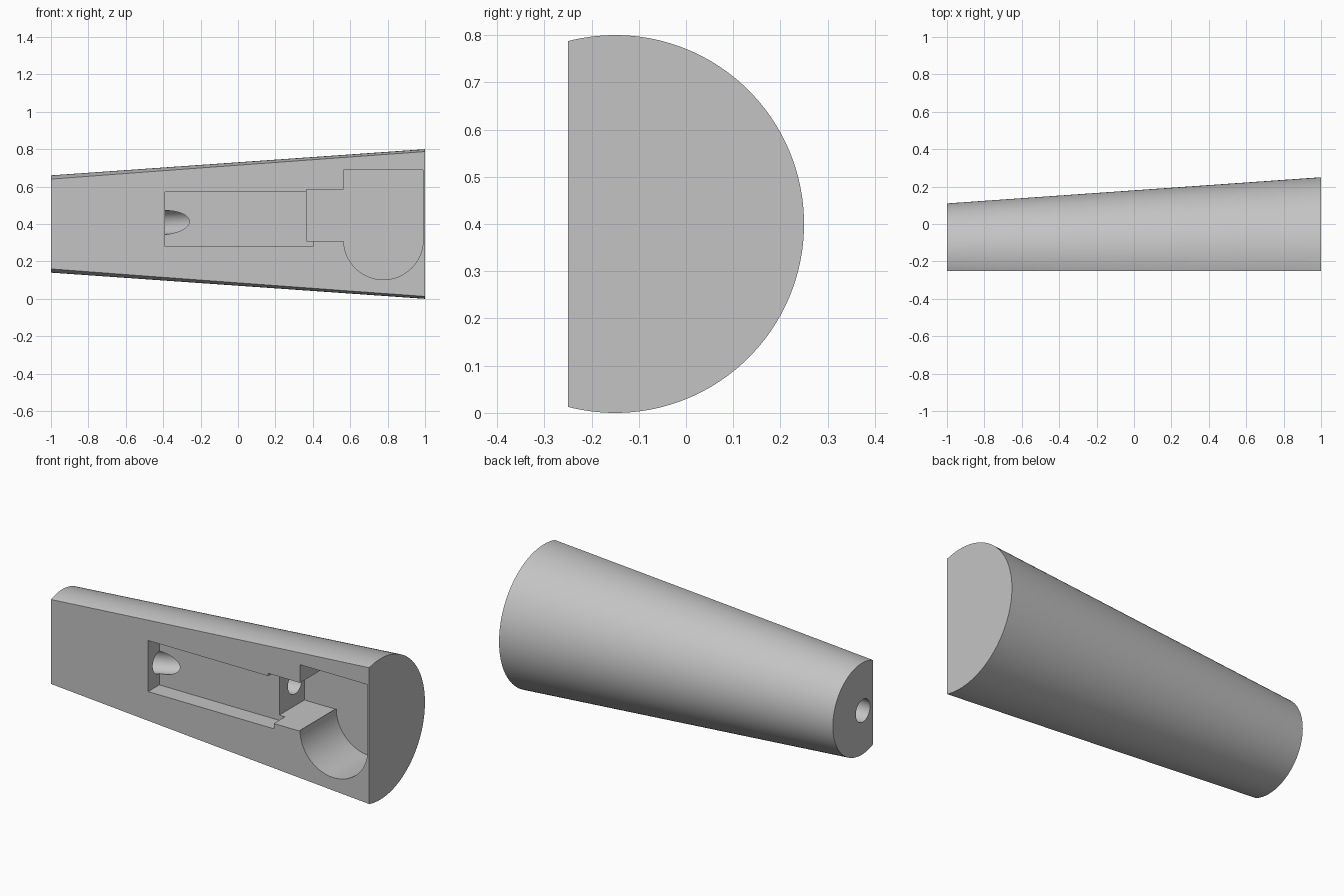
import bpy, bmesh, math
from mathutils import Matrix, Vector

if "Cube" in bpy.data.objects:
    bpy.data.objects.remove(bpy.data.objects["Cube"], do_unlink=True)

FRONT = -0.25            # flat front face
AXIS_Y, AXIS_Z = -0.15, 0.40

grey = bpy.data.materials.new("plain grey")
grey.use_nodes = True
colour = (0.55, 0.55, 0.55, 1)
grey.diffuse_color = colour
grey.node_tree.nodes["Principled BSDF"].inputs["Base Color"].default_value = colour


def add_object(name, bm):
    bmesh.ops.recalc_face_normals(bm, faces=bm.faces)
    mesh = bpy.data.meshes.new(name)
    bm.to_mesh(mesh)
    bm.free()
    mesh.materials.append(grey)
    obj = bpy.data.objects.new(name, mesh)
    bpy.context.collection.objects.link(obj)
    return obj


def pocket(name, outline, back):
    """Cutter: an x-z outline pushed in from the front to a given y."""
    bm = bmesh.new()
    face = bm.faces.new([bm.verts.new((x, FRONT - 0.05, z)) for x, z in outline])
    moved = bmesh.ops.extrude_face_region(bm, geom=[face])["geom"]
    verts = [v for v in moved if isinstance(v, bmesh.types.BMVert)]
    bmesh.ops.translate(bm, verts=verts, vec=(0, back - FRONT + 0.05, 0))
    return add_object(name, bm)


def channel(name, path, radius, sides=48):
    """Cutter: a round tube swept along a path that runs along x."""
    bm = bmesh.new()
    rings = []
    for p in path:
        angles = [math.tau * i / sides for i in range(sides)]
        rings.append([bm.verts.new(Vector(p) + radius * Vector((0, math.cos(a), math.sin(a))))
                      for a in angles])
    for a, b in zip(rings, rings[1:]):
        for i in range(sides):
            j = (i + 1) % sides
            bm.faces.new((a[i], a[j], b[j], b[i]))
    bm.faces.new(rings[0])
    bm.faces.new(rings[-1])
    return add_object(name, bm)


# Tapered round body, sliced flat along the front
bm = bmesh.new()
bmesh.ops.create_cone(bm, cap_ends=True, segments=160, radius1=0.26, radius2=0.40, depth=2,
                      matrix=Matrix.Translation((0, AXIS_Y, AXIS_Z)) @ Matrix.Rotation(math.pi / 2, 4, "Y"))
cut = bmesh.ops.bisect_plane(bm, geom=bm.verts[:] + bm.edges[:] + bm.faces[:],
                             plane_co=(0, FRONT, 0), plane_no=(0, -1, 0), clear_outer=True)
bmesh.ops.holes_fill(bm, edges=[e for e in bm.edges if e.is_boundary])
body = add_object("tapered_body", bm)

# Shallow long pocket
shallow = pocket("shallow_pocket_cutter",
                 [(-0.39, 0.28), (0.40, 0.28), (0.40, 0.57), (-0.39, 0.57)], AXIS_Y)

# Deep pocket: short neck opening into a tall bay with a round bottom
left, right, spring = 0.565, 0.99, 0.315
mid, r = (left + right) / 2, (right - left) / 2
arc = [(mid - r * math.cos(math.pi * i / 40), spring - r * math.sin(math.pi * i / 40)) for i in range(41)]
deep = pocket("deep_pocket_cutter",
              [(0.365, 0.585), (0.365, 0.31), (left - 0.001, 0.31)] + arc
              + [(right, 0.688), (left, 0.688), (left, 0.585)], 0.075)

# Round channel from the narrow end, sloping back into the deep pocket
bore = channel("channel_cutter",
               [(-1.05, -0.16, 0.385), (-0.45, -0.16, 0.405), (-0.39, -0.145, 0.408),
                (-0.26, -0.086, 0.414), (0.40, -0.005, 0.443)], 0.064)

bpy.context.view_layer.objects.active = body
for cutter in (shallow, deep, bore):
    mod = body.modifiers.new(cutter.name, "BOOLEAN")
    mod.operation = "DIFFERENCE"
    mod.solver = "EXACT"
    mod.object = cutter
    bpy.ops.object.modifier_apply(modifier=mod.name)
    bpy.data.objects.remove(cutter, do_unlink=True)

bpy.ops.object.select_all(action="DESELECT")
body.select_set(True)
bpy.ops.object.shade_smooth_by_angle(angle=math.radians(25))
